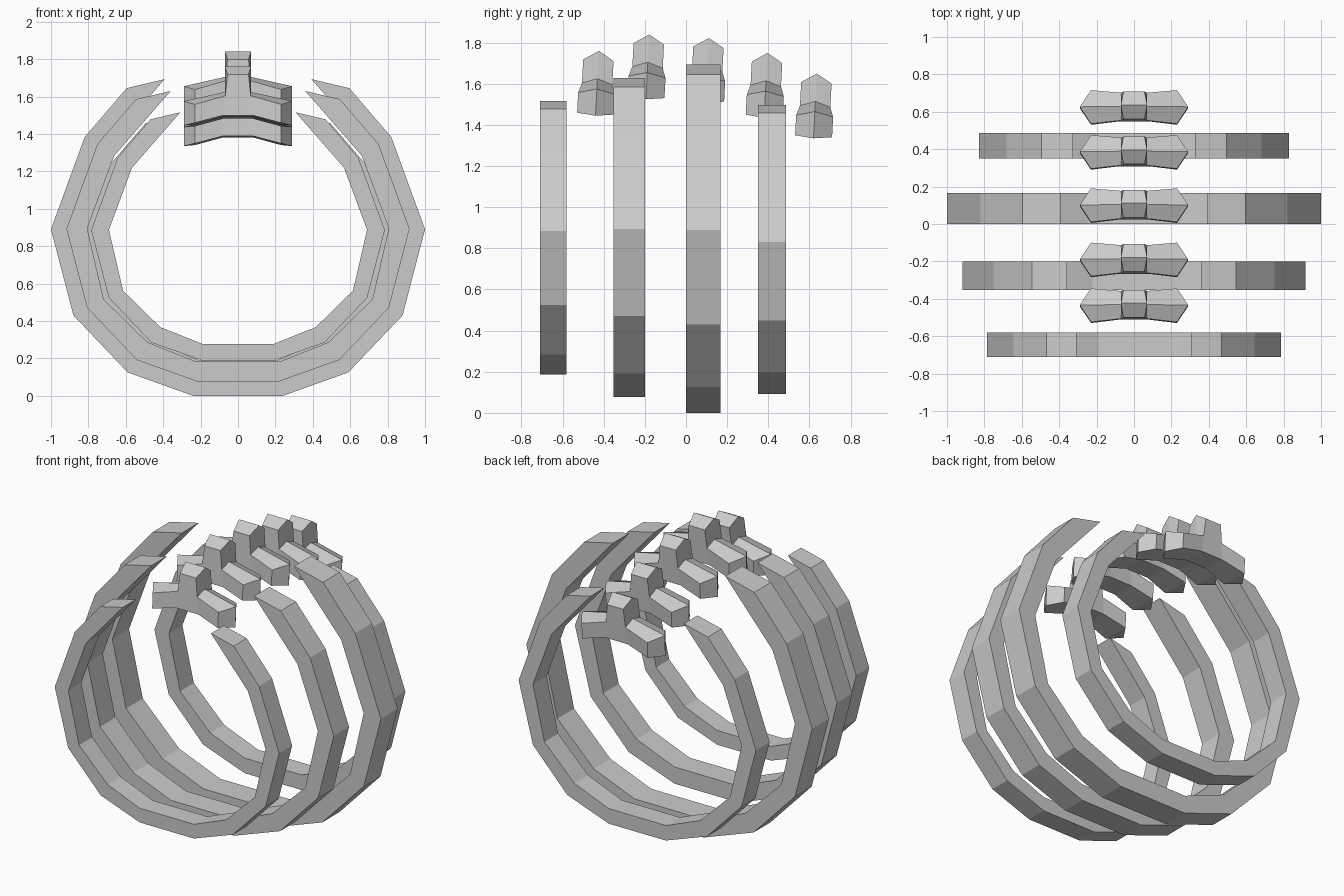
import bpy, bmesh, math

if "Cube" in bpy.data.objects:
    bpy.data.objects.remove(bpy.data.objects["Cube"])

def make_object(name, bm):
    bmesh.ops.remove_doubles(bm, verts=bm.verts, dist=1e-5)
    bmesh.ops.recalc_face_normals(bm, faces=bm.faces)
    mesh = bpy.data.meshes.new(name)
    bm.to_mesh(mesh)
    bm.free()
    ob = bpy.data.objects.new(name, mesh)
    bpy.context.collection.objects.link(ob)
    return ob

# Half profiles of the largest rib pair (x, z), bottom to pointed tip
OUTER = [(.24, 0), (.59, .125), (.88, .43), (1, .89), (.82, 1.383), (.595, 1.645), (.392, 1.693)]
INNER = [(.242, .115), (.529, .229), (.783, .478), (.879, .892), (.722, 1.315), (.392, 1.693)]

def rib(name, y0, y1, z, s):
    bm = bmesh.new()
    def full(half):
        return [(-x, h) for x, h in reversed(half)] + list(half)
    loop = full(OUTER) + full(INNER)[::-1][1:-1]
    front = bm.faces.new([bm.verts.new((x * s, y0, z + h * s)) for x, h in loop])
    ext = bmesh.ops.extrude_face_region(bm, geom=[front], use_keep_orig=True)
    for v in ext["geom"]:
        if isinstance(v, bmesh.types.BMVert):
            v.co.y = y1
    return make_object(name, bm)

def vertebra(name, y, dz):
    bm = bmesh.new()
    cache = {}
    def face(*pts):
        vs = []
        for p in pts:
            if p not in cache:
                cache[p] = bm.verts.new(p)
            vs.append(cache[p])
        bm.faces.new(vs)
    ridge, low, apex, cap = .025, -.105, .16, .115   # heights relative to z = 1.49
    for sx in (-1, 1):
        tip_t, tip_b = (sx * .29, 0, -.025), (sx * .29, 0, -.155)
        mid_r, top_r = (sx * .068, 0, ridge), (sx * .07, 0, apex)
        for sy in (-1, 1):
            end_t, end_b = (sx * .23, sy * .09, -.047), (sx * .23, sy * .09, -.145)
            mid_t, mid_b = (sx * .068, sy * .074, 0), (sx * .08, sy * .074, low)
            top_s = (sx * .056, sy * .074, cap)
            face(tip_t, end_t, end_b, tip_b)            # wedge end
            face(tip_t, end_t, mid_t, mid_r)            # arm roof
            face(end_t, mid_t, mid_b, end_b)            # arm side
            face(mid_t, mid_r, top_r, top_s)            # spine flank
            if sx > 0:
                mt, mb, ts = [(-p[0], p[1], p[2]) for p in (mid_t, mid_b, top_s)]
                face(mid_t, mid_b, mb, mt)              # centre side
                face(mid_t, top_s, ts, mt)              # spine side
                face(top_s, top_r, (-top_r[0], 0, apex), ts)   # spine roof
        e, m = (sx * .23, .09, -.145), (sx * .08, .074, low)
        e2, m2 = (e[0], -.09, e[2]), (m[0], -.074, m[2])
        face(tip_b, e, e2)                              # underside
        face(e, m, m2, e2)
    face((.08, .074, low), (-.08, .074, low), (-.08, -.074, low), (.08, -.074, low))
    ob = make_object(name, bm)
    ob.location = (0, y, 1.49 + dz)
    ob.rotation_euler.x = math.radians(-3)
    return ob

# Four rib pairs
for i, args in enumerate([(-.71, -.58, .187, .785), (-.353, -.2, .077, .917),
                          (0, .167, 0, 1), (.35, .487, .092, .83)]):
    rib(f"rib_pair_{i + 1}", *args)

# Five floating vertebrae along the back
for i, args in enumerate([(-.432, .11), (-.187, .19), (.103, .173), (.388, .1), (.628, 0)]):
    vertebra(f"vertebra_{i + 1}", *args)
